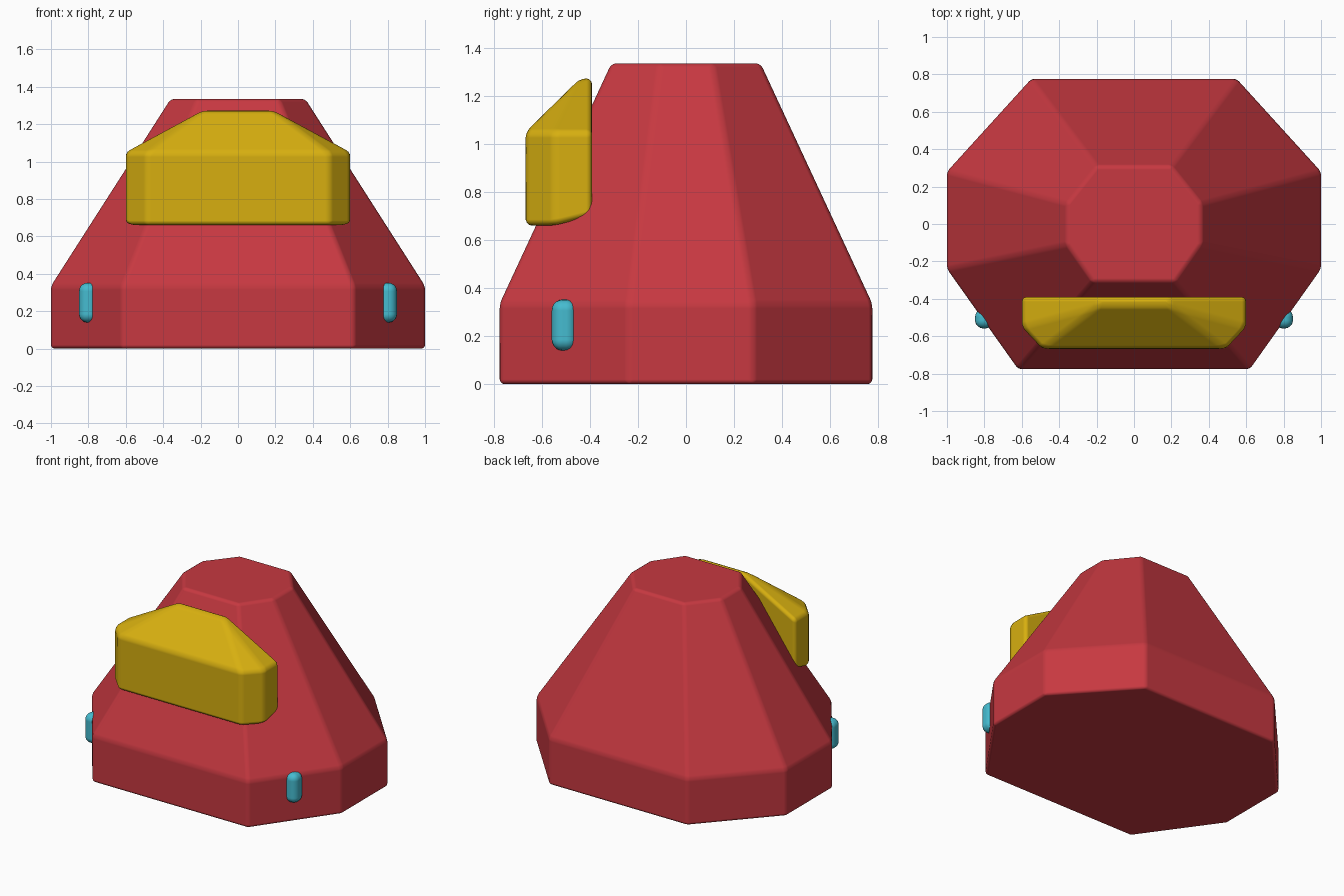
import bpy, bmesh, math
from mathutils import Vector

if "Cube" in bpy.data.objects:
    bpy.data.objects.remove(bpy.data.objects["Cube"], do_unlink=True)


def material(name, rgb):
    m = bpy.data.materials.new(name)
    m.use_nodes = True
    m.diffuse_color = (*rgb, 1)
    m.node_tree.nodes["Principled BSDF"].inputs["Base Color"].default_value = (*rgb, 1)
    return m


red = material("red", (0.57, 0.04, 0.052))
yellow = material("yellow", (0.68, 0.43, 0.005))
cyan = material("cyan", (0.06, 0.50, 0.63))


def finish(name, bm, mat, bevel, segments=3):
    """Turn a bmesh into a smooth-shaded object with rounded edges."""
    bmesh.ops.recalc_face_normals(bm, faces=bm.faces)
    mesh = bpy.data.meshes.new(name)
    bm.to_mesh(mesh)
    bm.free()
    mesh.materials.append(mat)
    ob = bpy.data.objects.new(name, mesh)
    bpy.context.collection.objects.link(ob)
    mod = ob.modifiers.new("rounded_edges", "BEVEL")
    mod.width = bevel
    mod.segments = segments
    mod.limit_method = "ANGLE"
    mod.angle_limit = math.radians(12)
    mod.harden_normals = True
    mesh.shade_smooth()
    return ob


def mirrored(half):
    """Close a right-hand outline with its mirror image."""
    return half + [(-x, y) for x, y in reversed(half)]


# Body: irregular octagon with a straight skirt and a tapered top
base = mirrored([(0.62, -0.775), (1.0, -0.24), (1.0, 0.28), (0.55, 0.775)])
crown = mirrored([(0.22, -0.31), (0.36, -0.11), (0.36, 0.11), (0.20, 0.31)])
bm = bmesh.new()
rings = [[bm.verts.new((x, y, z)) for x, y in outline]
         for outline, z in ((base, 0), (base, 0.335), (crown, 1.335))]
for low, high in zip(rings, rings[1:]):
    for i in range(len(low)):
        j = (i + 1) % len(low)
        bm.faces.new((low[i], low[j], high[j], high[i]))
bm.faces.new(rings[0])
bm.faces.new(rings[-1])
finish("body", bm, red, 0.02)

# Front panel: chamfered block with a hipped, forward-sloping roof
bm = bmesh.new()
for side in (-1, 1):
    for x, y, low in ((0.6, -0.39, 0.70), (0.6, -0.55, 0.66), (0.49, -0.667, 0.66)):
        bm.verts.new((side * x, y, low))
        bm.verts.new((side * x, y, 1.05))
    for y in (-0.39, -0.44):
        bm.verts.new((side * 0.19, y, 1.272))
bmesh.ops.convex_hull(bm, input=bm.verts)
bmesh.ops.dissolve_limit(bm, angle_limit=math.radians(3), verts=bm.verts, edges=bm.edges)
finish("front_panel", bm, yellow, 0.025)

# Side lights: rounded upright pills set into the front corner faces
for name, side in (("left_light", 1), ("right_light", -1)):
    bm = bmesh.new()
    bmesh.ops.create_cube(bm, size=1)
    bmesh.ops.scale(bm, vec=Vector((0.1, 0.105, 0.212)), verts=bm.verts)
    bmesh.ops.translate(bm, vec=Vector((side * 0.8, -0.506, 0.246)), verts=bm.verts)
    finish(name, bm, cyan, 0.045, 5)
